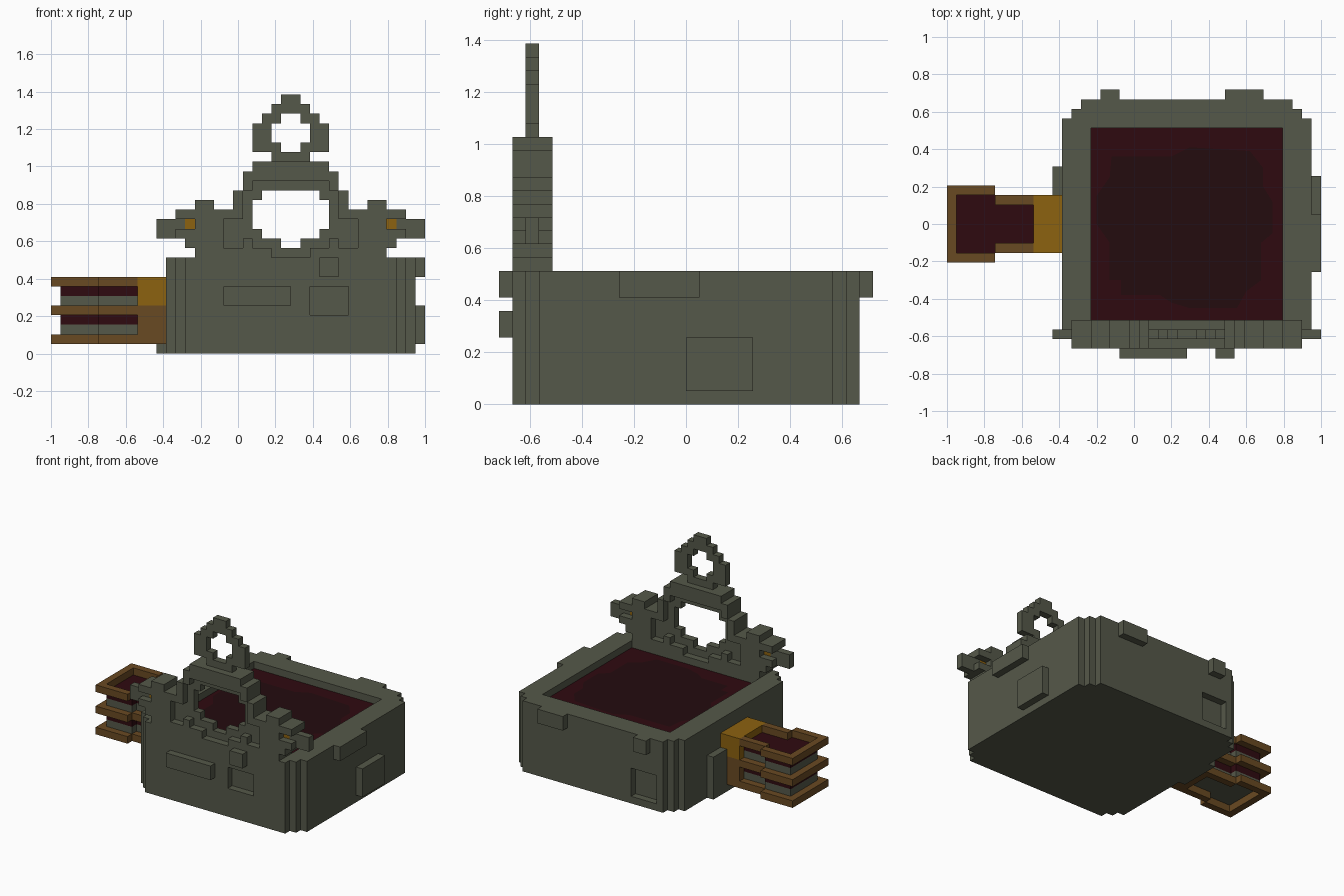
import bpy, bmesh
from itertools import product
from mathutils import Vector

if "Cube" in bpy.data.objects:
    bpy.data.objects.remove(bpy.data.objects["Cube"])

V = 2 / 39                       # edge of one block
ORIGIN = Vector((-1, -14 * V, 0))
MID = 25                         # block column of the basin centre


def material(name, rgb):
    m = bpy.data.materials.new(name)
    m.diffuse_color = (*rgb, 1)
    m.use_nodes = True
    m.node_tree.nodes["Principled BSDF"].inputs["Base Color"].default_value = m.diffuse_color
    return m


MATS = [material("stone", (.091, .098, .067)), material("red_liquid", (.028, .003, .005)),
        material("dark_red", (.017, .0035, .0045)), material("gold", (.262, .122, .005)),
        material("bronze", (.141, .067, .016))]
STONE, RED, DARK, GOLD, BRONZE = range(5)

grid = {}                        # cell -> (part name, material)


def fill(part, mat, x0, x1, y0, y1, z0, z1):
    for c in product(range(x0, x1), range(y0, y1), range(z0, z1)):
        grid[c] = (part, mat)


def cut(x0, x1, y0, y1, z0, z1):
    for c in product(range(x0, x1), range(y0, y1), range(z0, z1)):
        grid.pop(c, None)


# Basin with stepped corners
for inset_x, inset_y in ((0, 2), (1, 1), (2, 0)):
    fill("basin", STONE, 12 + inset_x, 38 - inset_x, 1 + inset_y, 27 - inset_y, 0, 10)

# Liquid, one block below the rim
cut(15, 35, 4, 24, 9, 10)
fill("liquid", RED, 15, 35, 4, 24, 8, 9)

# Raised and sunken wall stones
for b in ((16, 18, 27, 28, 8, 10), (29, 33, 27, 28, 8, 10),
          (38, 39, 9, 15, 8, 10), (38, 39, 14, 19, 1, 5),
          (18, 25, 0, 1, 5, 7), (28, 30, 0, 1, 8, 10),
          (11, 12, 14, 20, 0, 6)):
    fill("wall_stones", STONE, *b)
cut(27, 31, 1, 2, 4, 7)
cut(15, 19, 26, 27, 1, 5)

# Side bracket: bronze frames, stone and red fillings, gold joint
for z in (1, 4, 7):
    fill("bracket_frame", BRONZE, 0, 5, 10, 18, z, z + 1)
    fill("bracket_frame", BRONZE, 5, 9, 11, 17, z, z + 1)
    cut(1, 5, 11, 17, z, z + 1)
    cut(5, 9, 12, 16, z, z + 1)
for z, mat in ((2, STONE), (3, RED), (5, STONE), (6, RED)):
    fill("bracket_filling", mat, 1, 5, 11, 17, z, z + 1)
    fill("bracket_filling", mat, 5, 9, 12, 16, z, z + 1)
fill("bracket_joint", BRONZE, 9, 12, 11, 17, 1, 5)
fill("bracket_joint", GOLD, 9, 12, 11, 17, 5, 8)

# Crest: per row, half-width and half-width of the round opening
CREST = {10: (10, 0), 11: (11, 1), 12: (14, 3), 13: (14, 4), 14: (12, 4), 15: (6, 4),
         16: (6, 3), 17: (5, 0), 18: (5, 0), 19: (4, 0), 20: (2, 0), 21: (4, 1),
         22: (4, 2), 23: (4, 2), 24: (3, 1), 25: (2, 0), 26: (1, 0)}


def in_opening(d, k):
    return 11 <= k <= 16 and d < CREST[k][1]


def is_thin(d, k):
    """Blocks of the crest that are one block deep instead of three."""
    near_hole = any(in_opening(max(abs(d + a), 0), k + b)
                    for a in (-1, 0, 1) for b in (-1, 0, 1))
    return (k >= 20 or d >= 12 or near_hole or (k == 13 and d in (10, 11))
            or (k in (12, 13) and d < 7) or (k == 11 and d in (5, 6)))


for k, (outer, hole) in CREST.items():
    span = list(range(hole, outer)) + ([8, 9] if k == 15 else [])
    for d in span:
        y0, y1 = (2, 3) if is_thin(d, k) else (1, 4)
        mat = GOLD if (k, d) == (13, 10) else STONE
        for i in (MID + d, MID - 1 - d):
            fill("crest_ring" if k >= 20 else "crest", mat, i, i + 1, y0, y1, k, k + 1)

# Turn the blocks into one outer skin per part
parts = {}
for cell, (part, mat) in grid.items():
    parts.setdefault(part, []).append((cell, mat))
for name, cells in parts.items():
    bm = bmesh.new()
    verts = {}

    def vert(p):
        if p not in verts:
            verts[p] = bm.verts.new(ORIGIN + Vector(p) * V)
        return verts[p]

    for cell, mat in cells:
        for axis, side in product(range(3), (0, 1)):
            step = [0, 0, 0]
            step[axis] = 2 * side - 1
            if tuple(c + s for c, s in zip(cell, step)) in grid:
                continue
            u, w = (axis + 1) % 3, (axis + 2) % 3
            loop = []
            for a, b in ((0, 0), (1, 0), (1, 1), (0, 1)):
                p = list(cell)
                p[axis] += side
                p[u] += a
                p[w] += b
                loop.append(vert(tuple(p)))
            face = bm.faces.new(loop if side else loop[::-1])
            face.material_index = mat
    me = bpy.data.meshes.new(name)
    bm.to_mesh(me)
    bm.free()
    for m in MATS:
        me.materials.append(m)
    bpy.context.collection.objects.link(bpy.data.objects.new(name, me))

# Dark stain on the liquid
outline = [(-.13, -.3), (-.07, -.3), (-.07, -.38), (.14, -.38), (.2, -.42), (.3, -.45), (.55, -.45),
           (.6, -.36), (.68, -.3), (.68, -.1), (.74, -.05), (.74, .12), (.69, .2), (.69, .3),
           (.62, .39), (.3, .41), (.2, .36), (-.12, .36), (-.13, .25), (-.2, .15), (-.2, 0), (-.13, -.1)]
bm = bmesh.new()
top = bm.faces.new([bm.verts.new((x, y, 9 * V + .003)) for x, y in outline])
me = bpy.data.meshes.new("liquid_stain")
bm.to_mesh(me)
bm.free()
me.materials.append(MATS[DARK])
bpy.context.collection.objects.link(bpy.data.objects.new("liquid_stain", me))
